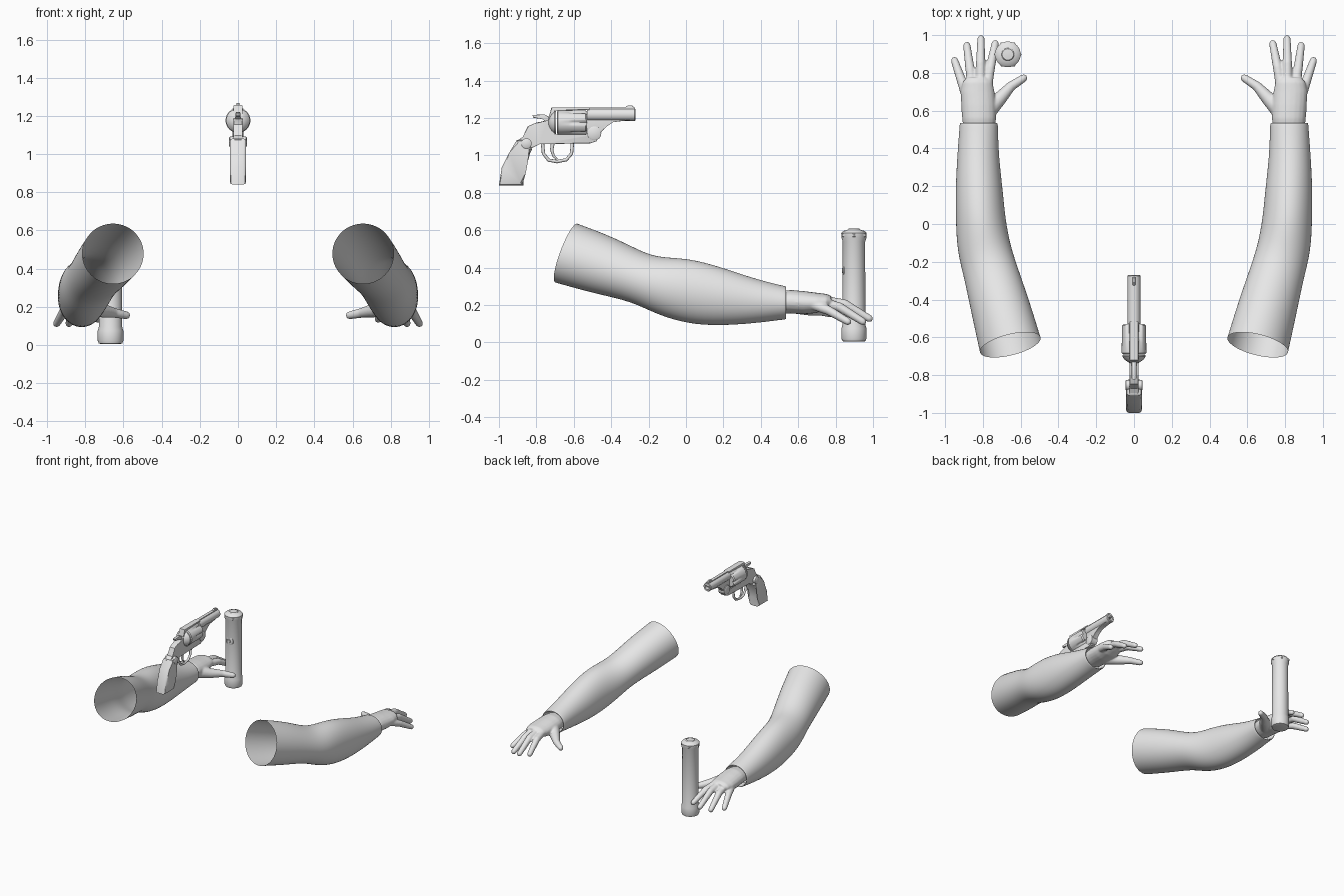
import bpy
import bmesh
from math import cos, sin, pi
from mathutils import Vector

if "Cube" in bpy.data.objects:
    bpy.data.objects.remove(bpy.data.objects["Cube"])

grey = bpy.data.materials.new("light_grey")
grey.use_nodes = True
grey.diffuse_color = (0.8, 0.8, 0.8, 1)
grey.node_tree.nodes["Principled BSDF"].inputs["Base Color"].default_value = (0.8, 0.8, 0.8, 1)


def finish(name, bm, angle=0.6):
    bmesh.ops.recalc_face_normals(bm, faces=bm.faces)
    mesh = bpy.data.meshes.new(name)
    bm.to_mesh(mesh)
    bm.free()
    mesh.materials.append(grey)
    obj = bpy.data.objects.new(name, mesh)
    bpy.context.collection.objects.link(obj)
    bpy.ops.object.select_all(action='DESELECT')
    obj.select_set(True)
    bpy.context.view_layer.objects.active = obj
    bpy.ops.object.shade_smooth_by_angle(angle=angle)
    return obj


def loft(bm, rings, caps=True):
    """Skin a list of equal-length point rings."""
    loops = [[bm.verts.new(p) for p in ring] for ring in rings]
    n = len(loops[0])
    for a, b in zip(loops, loops[1:]):
        for i in range(n):
            j = (i + 1) % n
            bm.faces.new((a[i], a[j], b[j], b[i]))
    if caps:
        bm.faces.new(loops[0])
        bm.faces.new(loops[-1])


def limb_ring(s, x, y, z, rx, rz, yaw=0, pitch=0, n=20):
    """Oval section across y, leaning by yaw and pitch."""
    pts = []
    for i in range(n):
        a = 2 * pi * i / n
        dx, dz = rx * cos(a), rz * sin(a)
        pts.append((s * (x + dx), y + yaw * dx + pitch * dz, z + dz))
    return pts


def tube(bm, path, radii, s=1, n=14):
    """Tapered tube with a rounded tip."""
    pts = [Vector((s * x, y, z)) for x, y, z in path]
    tip = (pts[-1] - pts[-2]).normalized()
    r = radii[-1]
    end = pts[-1]
    pts += [end + tip * r * 0.6, end + tip * r * 0.95]
    radii = list(radii) + [r * 0.8, r * 0.35]
    rings = []
    for i, p in enumerate(pts):
        t = (pts[min(i + 1, len(pts) - 1)] - pts[max(i - 1, 0)]).normalized()
        u = t.cross(Vector((1, 0, 0))).normalized()
        v = t.cross(u)
        rings.append([p + radii[i] * (u * cos(2 * pi * k / n) + v * sin(2 * pi * k / n))
                      for k in range(n)])
    loft(bm, rings)


def lathe(name, profile, centre, axis='Z', n=32, flute=0):
    """Turn (radius, height) pairs round an axis; a third value of 1 adds flutes."""
    c = Vector(centre)
    rings = []
    for r, h, *cut in profile:
        ring = []
        for i in range(n):
            a = 2 * pi * i / n
            q = r * (1 - flute * max(0, cos(6 * a)) ** 2) if cut else r
            u, v = q * cos(a), q * sin(a)
            ring.append(c + Vector({'X': (h, u, v), 'Y': (u, h, v), 'Z': (u, v, h)}[axis]))
        rings.append(ring)
    bm = bmesh.new()
    loft(bm, rings)
    return finish(name, bm)


def plate(name, outline, half, bevel=0.004):
    """Side outline in y, z thickened along x with rounded rims."""
    bm = bmesh.new()
    loft(bm, [[(x, y, z) for y, z in outline] for x in (-half, half)])
    rims = [e for e in bm.edges if abs(e.verts[0].co.x - e.verts[1].co.x) < 1e-5]
    bmesh.ops.bevel(bm, geom=rims, offset=bevel, segments=2, affect='EDGES', profile=0.5)
    return finish(name, bm)


# Arms: open sleeves and hands, built for each side
SLEEVE = [
    (.655, -.64, .478, .163, .16, -.22, .36), (.71, -.43, .41, .155, .153, -.2, .33),
    (.76, -.25, .345, .142, .127, -.2, .3), (.795, -.13, .30, .143, .155, -.12, .15),
    (.812, .02, .273, .133, .178), (.82, .18, .248, .127, .16),
    (.826, .36, .222, .111, .122), (.822, .515, .213, .103, .092),
    (.822, .535, .212, .102, .09), (.822, .538, .212, .092, .08), (.822, .47, .212, .088, .075)]
PALM = [(.82, .49, .215, .082, .058), (.82, .56, .218, .09, .063), (.823, .63, .213, .092, .062),
        (.828, .70, .212, .09, .054), (.828, .75, .218, .08, .042), (.828, .775, .22, .06, .03)]
FINGERS = [
    [(.785, .69, .222), (.76, .83, .2), (.735, .955, .135)],
    [(.812, .70, .23), (.812, .85, .205), (.81, .98, .128)],
    [(.85, .69, .222), (.868, .82, .19), (.885, .945, .112)],
    [(.88, .66, .21), (.915, .765, .17), (.95, .865, .112)]]
THUMB = [(.79, .585, .205), (.71, .665, .18), (.65, .73, .168), (.585, .772, .155)]

for side, s in (("left", 1), ("right", -1)):
    bm = bmesh.new()
    loft(bm, [limb_ring(s, *ring) for ring in SLEEVE], caps=False)
    sleeve = finish(side + "_sleeve", bm, 3.1)
    sub = sleeve.modifiers.new("round", 'SUBSURF')
    sub.levels = sub.render_levels = 2

    bm = bmesh.new()
    loft(bm, [limb_ring(s, *ring) for ring in PALM])
    for path in FINGERS:
        tube(bm, path, (.029, .025, .02), s)
    tube(bm, THUMB, (.052, .037, .026, .021), s)
    hand = finish(side + "_hand", bm, 3.1)
    fuse = hand.modifiers.new("fuse", 'REMESH')
    fuse.mode = 'VOXEL'
    fuse.voxel_size = 0.006
    fuse.use_smooth_shade = True
    soft = hand.modifiers.new("soften", 'SMOOTH')
    soft.factor = 0.5
    soft.iterations = 6

# Upright torch beside the right hand
TORCH = (-.668, .898, 0)
lathe("torch_body", [(.05, .004), (.062, .008), (.067, .022), (.067, .075), (.061, .095),
                     (.06, .54), (.067, .56), (.068, .585), (.058, .596), (.035, .602),
                     (.03, .608), (.01, .61)], TORCH)
lathe("torch_head_ring", [(.066, .562), (.073, .567), (.073, .58), (.066, .585)], TORCH, n=6)
lathe("torch_switch", [(.036, .02), (.034, 0), (.024, -.004), (.022, .001), (.016, .001),
                       (.012, -.008)], (-.668, .842, .385), 'Y', 20)

# Revolver frame, grip and hammer
plate("gun_frame", [(-.89, 1.03), (-.91, 1.075), (-.87, 1.096), (-.847, 1.155), (-.80, 1.176),
                    (-.735, 1.185), (-.72, 1.257), (-.515, 1.257), (-.515, 1.243),
                    (-.708, 1.243), (-.703, 1.107), (-.515, 1.107), (-.46, 1.118),
                    (-.48, 1.075), (-.515, 1.064), (-.783, 1.064), (-.837, 1.032)], .023)
plate("gun_grip", [(-1, .84), (-.985, .935), (-.945, 1.015), (-.905, 1.082), (-.86, 1.082),
                   (-.822, 1.035), (-.858, .975), (-.87, .91), (-.87, .84)], .042, .014)
plate("gun_hammer", [(-.73, 1.165), (-.767, 1.198), (-.815, 1.2), (-.822, 1.216),
                     (-.757, 1.22), (-.72, 1.20)], .012, .003)
lathe("gun_pivot", [(.022, -.046), (.028, -.042), (.028, .042), (.022, .046)],
      (0, -.853, 1.064), 'X', 24)

# Fluted cylinder and the shield behind it
lathe("gun_cylinder", [(.058, -.08), (.065, -.074), (.065, -.02), (.065, .005, 1),
                       (.065, .072, 1), (.058, .08, 1), (.014, .08), (.014, .085)],
      (0, -.61, 1.176), 'Y', 72, .17)
lathe("gun_shield", [(.025, -.735), (.05, -.718), (.062, -.702), (.062, -.694)],
      (0, 0, 1.176), 'Y')

# Barrel with bore, rib, lug, hinge and sight
lathe("gun_barrel", [(.034, -.53), (.034, -.275), (.03, -.27), (.018, -.27), (.018, -.4)],
      (0, 0, 1.218), 'Y')
plate("gun_rib", [(-.53, 1.257), (-.53, 1.225), (-.272, 1.225), (-.272, 1.257)], .013, .003)
plate("gun_lug", [(-.53, 1.24), (-.53, 1.115), (-.46, 1.115), (-.43, 1.155), (-.39, 1.182),
                  (-.30, 1.188), (-.30, 1.24)], .02)
lathe("gun_hinge", [(.03, -.03), (.037, -.026), (.037, .026), (.03, .03)],
      (0, -.49, 1.118), 'X', 24)
plate("gun_sight", [(-.335, 1.25), (-.31, 1.268), (-.285, 1.266), (-.275, 1.25)], .007, .002)

# Trigger and guard
bm = bmesh.new()
tube(bm, [(0, -.768, 1.075), (0, -.762, 1.01), (0, -.735, .975), (0, -.69, .967), (0, -.64, .977),
          (0, -.612, 1.01), (0, -.607, 1.07)], [.009] * 7)
finish("gun_trigger_guard", bm)
bm = bmesh.new()
tube(bm, [(0, -.71, 1.08), (0, -.718, 1.03), (0, -.708, .997), (0, -.692, .982)],
     (.011, .009, .007, .005))
finish("gun_trigger", bm)
